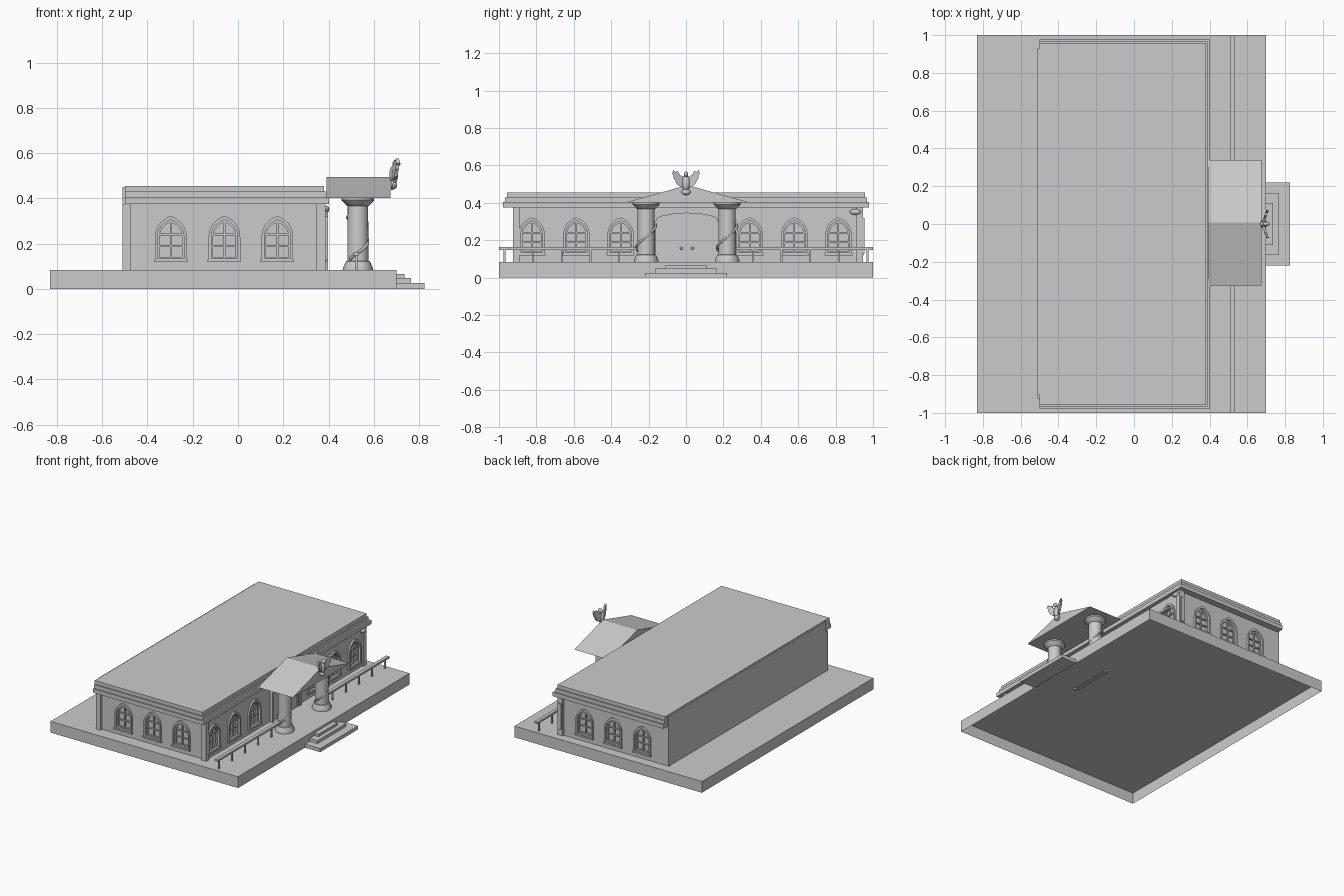
import bpy, bmesh, math
from mathutils import Vector

if "Cube" in bpy.data.objects:
    bpy.data.objects.remove(bpy.data.objects["Cube"])


def finish(name, bm, loc=(0, 0, 0), turn=0.0, smooth=False):
    bmesh.ops.recalc_face_normals(bm, faces=bm.faces)
    me = bpy.data.meshes.new(name)
    bm.to_mesh(me)
    bm.free()
    ob = bpy.data.objects.new(name, me)
    ob.location = loc
    ob.rotation_euler.z = turn
    bpy.context.collection.objects.link(ob)
    if smooth:
        bpy.ops.object.select_all(action='DESELECT')
        ob.select_set(True)
        bpy.context.view_layer.objects.active = ob
        bpy.ops.object.shade_smooth_by_angle(angle=math.radians(35))
    return ob


def box(name, x, y, z, open_bottom=False):
    bm = bmesh.new()
    bmesh.ops.create_cube(bm, size=1)
    for v in bm.verts:
        v.co = Vector([(r[0] + r[1]) / 2 + c * (r[1] - r[0]) for r, c in zip((x, y, z), v.co)])
    if open_bottom:
        low = [f for f in bm.faces if all(abs(v.co.z - z[0]) < 1e-5 for v in f.verts)]
        bmesh.ops.delete(bm, geom=low, context='FACES')
    return finish(name, bm)


# Panels are drawn in (across, up) and face local -y; d is distance outward
def prism_into(bm, pts, d0, d1):
    a = [bm.verts.new((u, -d0, v)) for u, v in pts]
    b = [bm.verts.new((u, -d1, v)) for u, v in pts]
    bm.faces.new(a)
    bm.faces.new(b)
    for i in range(len(pts)):
        j = (i + 1) % len(pts)
        bm.faces.new((a[i], a[j], b[j], b[i]))


def ring_into(bm, outer, inner, d0, d1):
    loops = [[bm.verts.new((u, -d, v)) for u, v in pts]
             for pts, d in ((outer, d0), (outer, d1), (inner, d1), (inner, d0))]
    for k in range(4):
        a, b = loops[k], loops[(k + 1) % 4]
        for i in range(len(a)):
            j = (i + 1) % len(a)
            bm.faces.new((a[i], a[j], b[j], b[i]))


def rect(u0, u1, v0, v1):
    return [(u0, v0), (u1, v0), (u1, v1), (u0, v1)]


def gothic(w, bottom, spring, top, n=7):
    h = top - spring
    r = (h * h + w * w) / (2 * w)
    end = math.atan2(h, r - w)
    right = [(w - r + r * math.cos(end * i / n), spring + r * math.sin(end * i / n)) for i in range(n + 1)]
    return [(-w, bottom), (w, bottom)] + right + [(-u, v) for u, v in right[-2::-1]]


def door_shape(w, bottom, shoulder, top):
    right = [(w, shoulder - .03), (w - .008, shoulder - .01), (w - .03, shoulder), (w * .45, shoulder + (top - shoulder) * .7)]
    return [(-w, bottom), (w, bottom)] + right + [(0, top)] + [(-u, v) for u, v in right[::-1]]


FLOOR = .083
WX, WY = (-.51, .375), (-.905, .93)

# Hollow terrace and entrance steps
box("terrace", (-.83, .70), (-1, 1), (0, FLOOR), True)
for x1, hy, z in ((.825, .22, (0, .026)), (.765, .165, (.026, .048)), (.735, .11, (.048, .067))):
    box("entrance_step", (.70, x1), (-hy, hy), z)

# Main hall, with corner pilasters
walls = box("hall_walls", WX, WY, (FLOOR, .45))
box("rear_pilaster", (-.51, -.475), (-.925, -.90), (FLOOR, .376))
for y in ((-.925, -.89), (.91, .945)):
    box("front_pilaster", (.345, .387), y, (FLOOR, .376))
box("pilaster_panel", (.352, .38), (.94, .955), (.13, .32))

# Stepped cornice and flat roof, flush at the plain rear wall
for name, x1, hy, z in (("cornice_lower", .403, .978, (.375, .404)),
                        ("cornice_upper", .39, .967, (.404, .43)),
                        ("roof_slab", .38, .956, (.43, .456))):
    box(name, (-.5, x1), (-hy, hy), z)

# Window recesses and their frames, glass and bars
spots = [((x, WY[0], 0), 0) for x in (-.297, -.06, .174)]
spots += [((x, WY[1], 0), math.pi) for x in (-.297, -.06, .174)]
spots += [((WX[1], y, 0), math.pi / 2) for y in (-.825, -.586, -.35, .34, .58, .815)]
cut = bmesh.new()
inner = gothic(.058, .134, .23, .305)
for loc, turn in spots:
    start = len(cut.verts)
    prism_into(cut, inner, -.018, .02)
    cut.verts.ensure_lookup_table()
    c, s = math.cos(turn), math.sin(turn)
    for v in cut.verts[start:]:
        x, y, z = v.co
        v.co = (x * c - y * s + loc[0], x * s + y * c + loc[1], z)
    bm = bmesh.new()
    ring_into(bm, gothic(.07, .124, .23, .322), inner, -.001, .012)
    finish("window_surround", bm, loc, turn)
    bm = bmesh.new()
    ring_into(bm, inner, gothic(.05, .142, .23, .294), -.017, -.004)
    prism_into(bm, rect(-.004, .004, .138, .298), -.017, -.006)
    for v in (.19, .24):
        prism_into(bm, rect(-.053, .053, v - .004, v + .004), -.0165, -.007)
    finish("window_bars", bm, loc, turn)
    bm = bmesh.new()
    prism_into(bm, rect(-.074, .074, .118, .13), -.001, .018)
    finish("window_sill", bm, loc, turn)
cutter = finish("window_cutter", cut)
cutter.hide_render = True
mod = walls.modifiers.new("window_recesses", 'BOOLEAN')
mod.operation, mod.solver, mod.object = 'DIFFERENCE', 'EXACT', cutter
bpy.context.view_layer.objects.active = walls
bpy.ops.object.modifier_apply(modifier=mod.name)
bpy.data.objects.remove(cutter)

# Double entrance door
at = (WX[1], .005, 0)
opening = door_shape(.15, .075, .315, .33)
bm = bmesh.new()
ring_into(bm, door_shape(.168, .07, .33, .348), opening, -.002, .022)
finish("door_frame", bm, at, math.pi / 2)
bm = bmesh.new()
ring_into(bm, opening, door_shape(.14, .085, .303, .318), 0, .014)
finish("door_inner_frame", bm, at, math.pi / 2)
bm = bmesh.new()
prism_into(bm, opening, -.001, .006)
prism_into(bm, rect(-.003, .003, .085, .318), .005, .009)
finish("door_leaves", bm, at, math.pi / 2)
for s in (-1, 1):
    bm = bmesh.new()
    bmesh.ops.create_uvsphere(bm, u_segments=10, v_segments=6, radius=.008)
    finish("door_knob", bm, (WX[1] + .012, .005 + s * .03, .157), 0, True)

# Porch gable roof
bm = bmesh.new()
prism_into(bm, [(-.325, .402), (.34, .402), (.008, .495)], 0, .282)
finish("porch_roof", bm, (.392, 0, 0), math.pi / 2)

# Porch columns with climbing vines
profile = [(0, FLOOR), (.066, FLOOR), (.066, .092), (.053, .122), (.047, .124), (.045, .366),
           (.052, .37), (.072, .392), (.072, .406), (0, .406)]
for cy in (-.213, .22):
    bm = bmesh.new()
    vs = [bm.verts.new((r, 0, z)) for r, z in profile]
    es = [bm.edges.new(p) for p in zip(vs, vs[1:])]
    bmesh.ops.spin(bm, geom=vs + es, cent=(0, 0, 0), axis=(0, 0, 1), angle=math.tau, steps=24)
    bmesh.ops.remove_doubles(bm, verts=bm.verts, dist=1e-5)
    finish("porch_column", bm, (.53, cy, 0), 0, True)
    cu = bpy.data.curves.new("column_vine", 'CURVE')
    cu.dimensions, cu.bevel_depth, cu.bevel_resolution = '3D', .006, 2
    cu.use_fill_caps = True
    sp = cu.splines.new('POLY')
    sp.points.add(40)
    for i, p in enumerate(sp.points):
        t = i / 40
        a = -2.4 + 5.2 * t
        r = .048 + .006 * math.sin(t * 9)
        p.co = (.53 + r * math.cos(a), cy + r * math.sin(a), .13 + .19 * t, 1)
    vine = bpy.data.objects.new("column_vine", cu)
    bpy.context.collection.objects.link(vine)
    bpy.ops.object.select_all(action='DESELECT')
    vine.select_set(True)
    bpy.context.view_layer.objects.active = vine
    bpy.ops.object.convert(target='MESH')

# Terrace railing on both sides of the porch
for s in (-1, 1):
    box("handrail", (.51, .535), sorted((s * .255, s * 1.0)), (.148, .163))
    for i in range(5):
        y = s * (.97 - .153 * i)
        box("rail_post", (.518, .527), (y - .005, y + .005), (FLOOR, .15))

# Winged bird statue on the gable
def blob(name, loc, size):
    bm = bmesh.new()
    bmesh.ops.create_uvsphere(bm, u_segments=14, v_segments=9, radius=1)
    for v in bm.verts:
        v.co = Vector([c * k for c, k in zip(v.co, size)])
    return finish(name, bm, loc, 0, True)


blob("bird_body", (.688, 0, .505), (.02, .022, .042))
blob("bird_head", (.7, 0, .554), (.018, .012, .015))
blob("bird_feet", (.69, 0, .458), (.014, .024, .016))
wing = [(.008, .48), (.03, .485), (.05, .5), (.058, .52), (.066, .53), (.066, .548), (.074, .555), (.068, .577),
        (.058, .565), (.045, .57), (.032, .548), (.012, .54)]
for s in (-1, 1):
    bm = bmesh.new()
    prism_into(bm, [(s * u, v) for u, v in wing], -.008, .006)
    for v in bm.verts:
        v.co.y -= abs(v.co.x) * .35
    finish("bird_wing", bm, (.682, 0, 0), math.pi / 2)
bm = bmesh.new()
prism_into(bm, [(-.014, .48), (-.02, .455), (0, .437), (.02, .455), (.014, .48)], -.006, .006)
finish("bird_tail", bm, (.682, 0, 0), math.pi / 2)

# Scroll bracket under the cornice at the far front corner
blob("corner_bracket", (.39, .905, .352), (.014, .03, .016))
